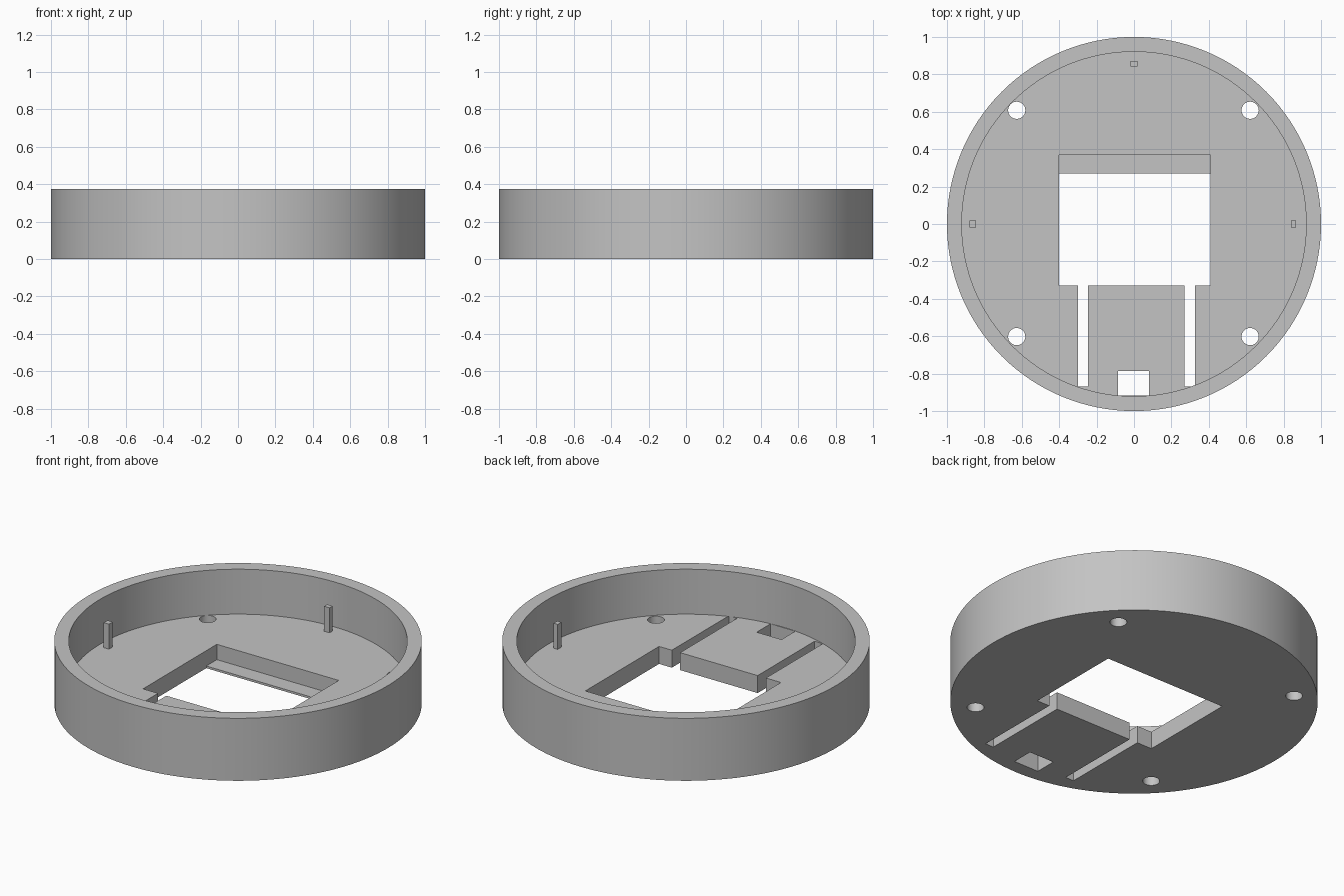
import bpy
import math

if "Cube" in bpy.data.objects:
    bpy.data.objects.remove(bpy.data.objects["Cube"], do_unlink=True)

HEIGHT, FLOOR, LEDGE = 0.375, 0.105, 0.013
INNER = 0.921

grey = bpy.data.materials.new("plain grey")
grey.use_nodes = True
grey.diffuse_color = (0.55, 0.55, 0.55, 1)
grey.node_tree.nodes["Principled BSDF"].inputs["Base Color"].default_value = (0.55, 0.55, 0.55, 1)


def box(name, x0, x1, y0, y1, z0, z1):
    bpy.ops.mesh.primitive_cube_add(size=1, location=((x0 + x1) / 2, (y0 + y1) / 2, (z0 + z1) / 2))
    ob = bpy.context.object
    ob.name = name
    ob.scale = (x1 - x0, y1 - y0, z1 - z0)
    bpy.ops.object.transform_apply(location=True, rotation=False, scale=True)
    ob.data.materials.append(grey)
    return ob


def disc(name, radius, x, y, z0, z1, sides):
    bpy.ops.mesh.primitive_cylinder_add(vertices=sides, radius=radius, depth=z1 - z0,
                                        location=(x, y, (z0 + z1) / 2))
    ob = bpy.context.object
    ob.name = name
    bpy.ops.object.transform_apply(location=True, rotation=False, scale=True)
    ob.data.materials.append(grey)
    return ob


def cut(target, cutter):
    cutter.hide_render = True
    mod = target.modifiers.new("cut", 'BOOLEAN')
    mod.operation = 'DIFFERENCE'
    mod.solver = 'EXACT'
    mod.object = cutter
    bpy.context.view_layer.objects.active = target
    bpy.ops.object.modifier_apply(modifier=mod.name)
    bpy.data.objects.remove(cutter, do_unlink=True)


# Round tray with a raised rim
tray = disc("round_tray", 1, 0, 0, 0, HEIGHT, 128)
cut(tray, disc("cavity", INNER, 0, 0, FLOOR, 1, 128))

# Square opening, with a thin ledge left along its back edge
cut(tray, box("opening", -0.4, 0.41, -0.33, 0.27, -0.1, 0.2))
cut(tray, box("ledge_recess", -0.4, 0.41, 0.2, 0.37, LEDGE, 0.2))

# Two slots that free the front tongue, and the notch at its end
for x0, x1 in ((-0.3, -0.245), (0.27, 0.325)):
    cut(tray, box("slot", x0, x1, -0.87, -0.3, -0.1, FLOOR + 0.001))
cut(tray, box("notch", -0.085, 0.08, -0.916, -0.785, -0.1, FLOOR + 0.001))

# Four screw holes
for x in (-0.627, 0.621):
    for y in (-0.602, 0.608):
        cut(tray, disc("screw_hole", 0.046, x, y, -0.1, 0.2, 32))

# Three small locating pegs
box("right_peg", -0.88, -0.845, -0.018, 0.018, FLOOR - 0.02, 0.255)
box("left_peg", 0.84, 0.867, -0.018, 0.018, FLOOR - 0.02, 0.255)
box("back_peg", -0.018, 0.018, 0.843, 0.872, FLOOR - 0.02, 0.255)

# Smooth the round walls, keep every rim sharp
bpy.ops.object.select_all(action='DESELECT')
tray.select_set(True)
bpy.context.view_layer.objects.active = tray
bpy.ops.object.shade_smooth_by_angle(angle=math.radians(30))
